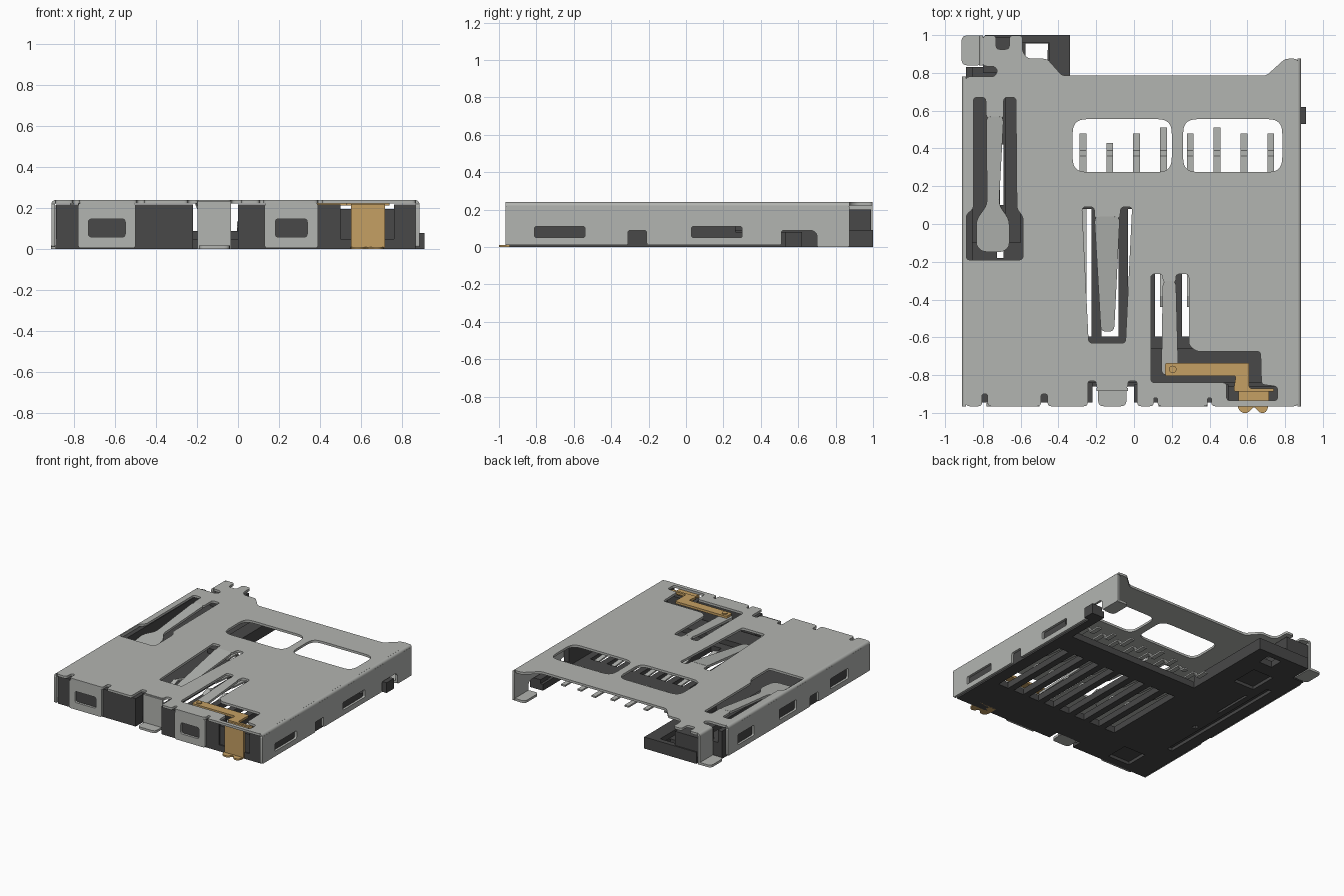
import bpy, bmesh, math
from mathutils import Vector

if "Cube" in bpy.data.objects:
    bpy.data.objects.remove(bpy.data.objects["Cube"], do_unlink=True)


def material(name, rgb):
    m = bpy.data.materials.new(name)
    m.use_nodes = True
    m.diffuse_color = (*rgb, 1)
    m.node_tree.nodes["Principled BSDF"].inputs["Base Color"].default_value = (*rgb, 1)
    return m


STEEL = material("steel grey", (0.45, 0.46, 0.44))
BLACK = material("black plastic", (0.065, 0.065, 0.065))
GOLD = material("gold", (0.56, 0.35, 0.125))

FLAT = (0, 0, 0)                            # outline in x, y
FRONT = (math.pi / 2, 0, 0)                 # outline in x, z
SIDE = (math.pi / 2, 0, math.pi / 2)        # outline in y, z
T = 0.018                                   # sheet thickness


def rounded(pts, r, n=4):
    """Polygon with every corner rounded by up to r."""
    if r == 0:
        return pts
    out, v = [], [Vector(p) for p in pts]
    for i, p in enumerate(v):
        a, b = v[i - 1] - p, v[(i + 1) % len(v)] - p
        d = min(r, a.length * 0.45, b.length * 0.45)
        a, b = p + a.normalized() * d, p + b.normalized() * d
        for k in range(n + 1):
            t = k / n
            out.append(a * (1 - t) ** 2 + p * 2 * t * (1 - t) + b * t * t)
    return out


def rect(x0, x1, y0, y1):
    return [(x0, y0), (x1, y0), (x1, y1), (x0, y1)]


def plate(name, mat, outlines, thick, loc=(0, 0, 0), rot=FLAT, r=0.0):
    """Flat sheet from an outer outline followed by hole outlines."""
    cu = bpy.data.curves.new(name, 'CURVE')
    cu.dimensions, cu.fill_mode, cu.extrude = '2D', 'BOTH', thick / 2
    for pts in outlines:
        pts = rounded(pts, r)
        s = cu.splines.new('POLY')
        s.points.add(len(pts) - 1)
        for q, p in zip(s.points, pts):
            q.co = (p[0], p[1], 0, 1)
        s.use_cyclic_u = True
    ob = bpy.data.objects.new(name, cu)
    bpy.context.collection.objects.link(ob)
    ob.location, ob.rotation_euler = loc, rot
    bpy.ops.object.select_all(action='DESELECT')
    ob.select_set(True)
    bpy.context.view_layer.objects.active = ob
    bpy.ops.object.convert(target='MESH')
    ob = bpy.context.view_layer.objects.active
    bm = bmesh.new()
    bm.from_mesh(ob.data)
    bmesh.ops.remove_doubles(bm, verts=bm.verts, dist=1e-5)
    bmesh.ops.recalc_face_normals(bm, faces=bm.faces)
    bm.to_mesh(ob.data)
    bm.free()
    ob.data.materials.clear()
    ob.data.materials.append(mat)
    bpy.ops.object.shade_smooth_by_angle(angle=math.radians(30))
    return ob


def box(name, mat, x0, x1, y0, y1, z0, z1):
    return plate(name, mat, [rect(x0, x1, y0, y1)], z1 - z0, (0, 0, (z0 + z1) / 2))


def ribbon(name, mat, path, x, width, t=0.012):
    """Bent strip that follows a y, z path."""
    pts = [(y, z + t / 2) for y, z in path] + [(y, z - t / 2) for y, z in reversed(path)]
    return plate(name, mat, [pts], width, (x, 0, 0), SIDE)


# ---- Shell top: outline with edge notches, then the openings
top = [(-.89, -.965)]
for x, w, d in [(-.79, .03, .9), (-.475, .035, .9), (-.222, .045, .83), (-.008, .05, .83),
                (.115, .02, .92), (.4, .02, .92)]:
    top += [(x - w / 2, -.965), (x - w / 2, -d), (x + w / 2, -d), (x + w / 2, -.965)]
    if x == -.222:     # open front for the bent middle tab
        top[-1:] = [(x + w / 2, -.872)]
    if x == -.008:
        top[-4] = (x - w / 2, -.872)
top += [(.867, -.965), (.867, .875), (.8, .875), (.7, .785), (-.38, .785), (-.46, .875),
        (-.56, .875), (-.59, .91), (-.59, .998), (-.66, .998), (-.66, .925), (-.73, .925),
        (-.73, .998), (-.8, .998), (-.8, .835), (-.74, .835), (-.72, .81), (-.74, .78),
        (-.89, .78)]
left_slot = [(-.85, .67), (-.785, .67), (-.782, .56), (-.69, .56), (-.69, .67), (-.625, .67),
             (-.62, .08), (-.588, .04), (-.588, -.19), (-.888, -.19), (-.888, .05), (-.85, .08)]
middle_slot = [(-.275, .09), (-.21, .09), (-.21, .03), (-.075, .03), (-.07, .09), (-.01, .09),
               (-.045, -.63), (-.24, -.63)]
right_slot = [(.09, -.265), (.152, -.265), (.152, -.31), (.222, -.31), (.222, -.265),
              (.29, -.265), (.29, -.64), (.33, -.675), (.67, -.675), (.675, -.85), (.76, -.86),
              (.76, -.935), (.49, -.935), (.49, -.84), (.09, -.84)]
windows = [rounded(rect(a, b, .275, .555), .07) for a, b in ((-.325, .2), (.26, .785))]
plate("shell_top", STEEL, [top, left_slot, middle_slot, right_slot] + windows, T,
      (0, 0, .24 - T / 2), r=.02)

# Spring tongues sloping down into the slots
plate("left_tongue", STEEL, [[(-.782, .01), (-.69, .01), (-.715, -.46), (-.66, -.54), (-.66, -.68),
      (-.69, -.71), (-.80, -.71), (-.835, -.68), (-.835, -.54), (-.778, -.46)]],
      T, (0, .56, .231), (.1, 0, 0), .03)
plate("middle_tongue", STEEL, [[(-.21, .01), (-.075, .01), (-.105, -.605), (-.175, -.605)]],
      T, (0, .03, .231), (.14, 0, 0), .03)
plate("right_tongue", STEEL, [[(.152, .01), (.222, .01), (.235, -.49), (.145, -.49)]],
      T, (0, -.31, .231), (.06, 0, 0), .03)

# ---- Shell side walls with lock windows
right_wall = [(-.965, .01), (-.31, .01), (-.31, .088), (-.21, .088), (-.21, .01), (.51, .01),
              (.51, .088), (.68, .088), (.70, .07), (.70, 0), (.875, 0), (.875, .222), (-.965, .222)]
plate("right_wall", STEEL, [right_wall, rect(-.81, -.54, .05, .11), rect(.03, .30, .05, .11)],
      T, (.885 - T / 2, 0, 0), SIDE, r=.012)
left_wall = [(-.965, .01), (-.33, .01), (-.33, .088), (-.23, .088), (-.23, .01), (.78, .01),
             (.78, .222), (-.965, .222)]
plate("left_wall", STEEL, [left_wall] + [rect(a, b, .05, .13) for a, b in
      ((-.70, -.48), (-.06, .15), (.46, .66))], T, (-.91 + T / 2, 0, 0), SIDE, r=.012)


# Rounded bends that join the top to the walls
def bend(name, x, side, y0, y1, r=.02):
    arc = [(k * math.pi / 10) for k in range(6)]
    pts = [(x + side * r * math.sin(a), .22 + r * math.cos(a)) for a in arc] + [(x, .22)]
    plate(name, STEEL, [pts], y1 - y0, (0, (y0 + y1) / 2, 0), FRONT)


bend("right_bend", .865, 1, -.965, .875)
bend("left_bend", -.89, -1, -.965, .78)
bend("rear_tab_bend", -.80, -1, .84, .998)
for x, s, e in ((-.64, -.78, -.50), (.26, .13, .39)):
    # Front tabs with lock windows
    w = .09 if x < 0 else .078
    plate("front_tab", STEEL, [rect(s, e, .005, .225), rect(x - w, x + w, .06, .147)],
          T, (0, -.956, 0), FRONT, r=.015)

# Solder feet and bent tabs
box("middle_tab", STEEL, -.198, -.033, -.885, -.868, .0, .235)
plate("middle_foot", STEEL, [rect(-.19, -.04, -.965, -.86)], T, (0, 0, T / 2), r=.03)
plate("right_foot", STEEL, [rect(.78, .88, .70, .87)], T, (0, 0, T / 2), r=.03)
box("rear_tab_wall", STEEL, -.82, -.802, .84, .998, .0, .222)
plate("rear_foot", STEEL, [rect(-.913, -.80, .84, .998)], T, (0, 0, T / 2), r=.03)

# ---- Plastic base: two layers, the lower one carrying the blind recesses
base = [(-.89, -.945), (-.22, -.945), (-.22, -.86), (.0, -.86), (.0, -.945), (.865, -.945),
        (.865, .62), (.8, .62), (.8, .265), (-.34, .265), (-.34, 1.0), (-.79, 1.0),
        (-.79, .83), (-.89, .83)]
contact_x = [-.27 + .142 * i for i in range(8)]
through = [rect(x - .045, x + .045, -.595, .08) for x in contact_x]
through += [[(-.575, .85), (-.46, .85), (-.455, .955), (-.575, .955)],
            rect(-.725, -.69, -.18, -.14), rect(-.71, -.69, .1, .42)]
blind = [rect(-.80, -.755, -.53, .585), rect(-.69, -.50, -.88, -.70), rect(-.68, -.50, .52, .74)]
plate("base_lower", BLACK, [base] + through + blind, .025, (0, 0, .0125))
plate("base_upper", BLACK, [base] + through, .025, (0, 0, .0375))

# Base walls, rails and raised blocks
for name, *dims in [
        ("front_wall_left", -.888, -.22, -.945, -.84, .05, .218),
        ("front_wall_middle", .0, .5, -.945, -.85, .05, .218),
        ("front_wall_low", .5, .76, -.935, -.86, .05, .195),
        ("front_wall_right", .76, .865, -.945, -.84, .05, .218),
        ("front_ledge", -.86, .84, -.84, -.66, .05, .09),
        ("right_rail", .825, .865, -.85, .265, .05, .2),
        ("right_arm", .825, .865, .265, .62, .05, .08),
        ("side_peg", .82, .91, .53, .62, .0, .08),
        ("left_rail", -.89, -.855, -.85, .83, .05, .215),
        ("slider_outer", -.855, -.73, -.10, .83, .05, .12),
        ("slider_inner", -.68, -.60, -.10, .83, .05, .12),
        ("rear_ridge", -.45, -.34, .265, 1.0, .05, .09),
        ("rear_bar", -.79, -.45, .96, 1.0, .05, .09),
        ("rear_block", -.80, -.60, .80, .99, .05, .2)]:
    box(name, BLACK, *dims)

# ---- Signal contacts: stepped tails and rising spring arms
for x, end in zip(contact_x, (.48, .43, .48, .51, .48, .51, .48, .48)):
    ribbon("contact_tail", STEEL, [(.24, .06), (.36, .06), (.39, .008), (end, .008)], x, .036)
    ribbon("contact_arm", STEEL, [(.09, .035), (-.1, .05), (-.38, .13), (-.44, .11)], x, .036)

# ---- Gold detect switch: lever, upright plate, foot and contact dimple
plate("switch_lever", GOLD, [[(.165, -.735), (.61, -.735), (.61, -.87), (.74, -.87), (.74, -.888),
      (.53, -.888), (.53, -.86), (.54, -.805), (.165, -.805)]], T, (0, 0, .222), r=.012)
plate("switch_top", GOLD, [rect(.552, .715, -.955, -.88)], T, (0, 0, .211), r=.006)
box("switch_upright", GOLD, .552, .718, -.957, -.94, .005, .219)
plate("switch_foot", GOLD, [[(.55, -.88), (.71, -.88), (.71, -.975), (.695, -1.0), (.665, -1.0),
      (.635, -.965), (.605, -1.0), (.57, -1.0), (.55, -.975)]], .012, (0, 0, .006), r=.015)
dimple = [(.205 + .02 * math.cos(a * math.pi / 8), -.77 + .02 * math.sin(a * math.pi / 8))
          for a in range(16)]
plate("switch_dimple", GOLD, [dimple], .008, (0, 0, .235))
